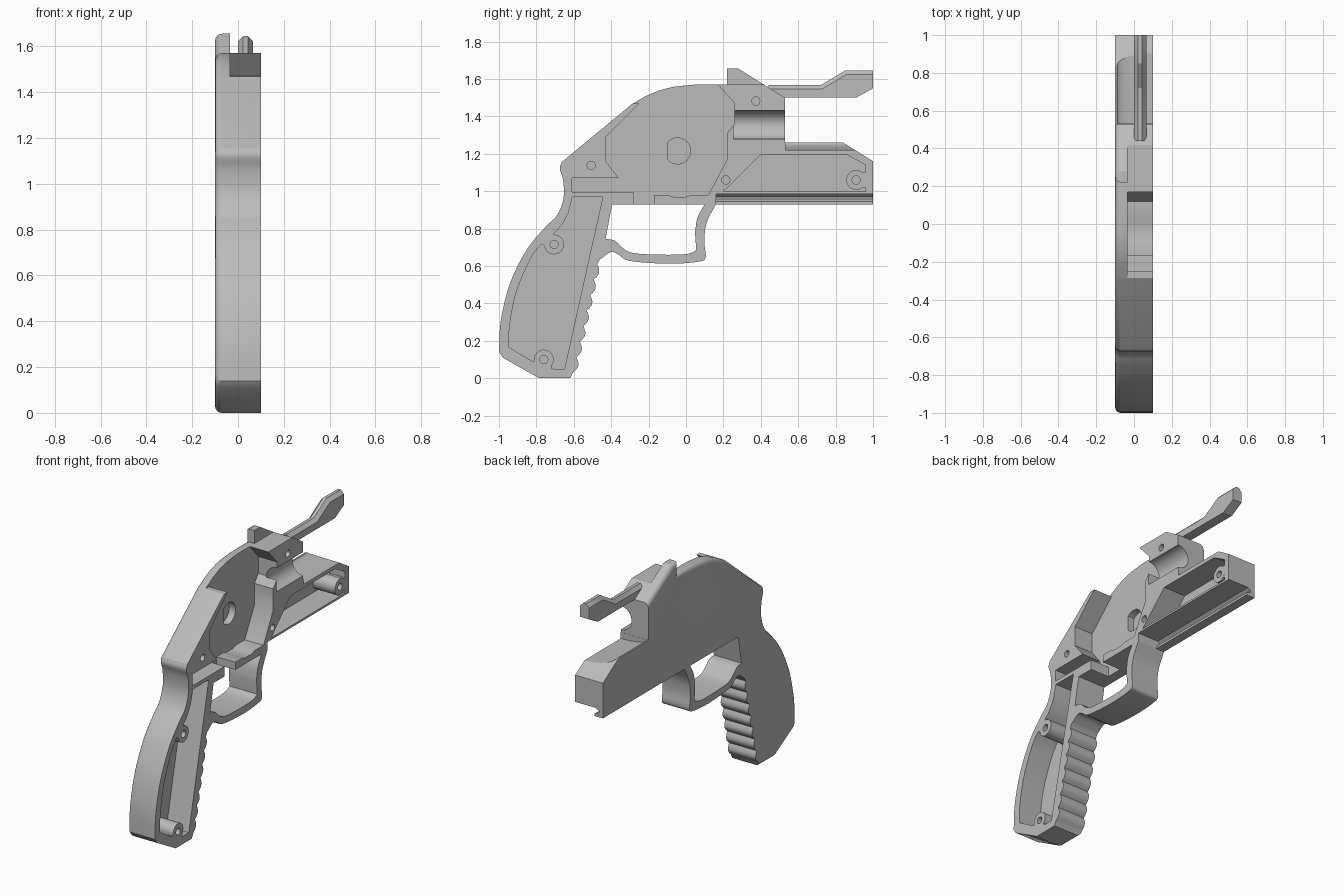
import bpy, bmesh, math
from mathutils import Vector

cube = bpy.data.objects.get("Cube")
if cube:
    bpy.data.objects.remove(cube)

grey = bpy.data.materials.new("plain grey plastic")
grey.use_nodes = True
grey.diffuse_color = (0.5, 0.5, 0.5, 1)
grey.node_tree.nodes["Principled BSDF"].inputs["Base Color"].default_value = (0.5, 0.5, 0.5, 1)

OUT, MATE, FAR = -0.1, 0.1, 0.2   # outer skin, mating plane, beyond the mating plane


def prism(name, pts, lo, hi, axis="x", rounded=None):
    """Extrude an outline along x (points are y, z) or along y (points are x, z)."""
    bm = bmesh.new()
    place = (lambda p, t: (t, *p)) if axis == "x" else (lambda p, t: (p[0], t, p[1]))
    rings = [[bm.verts.new(place(p, t)) for p in pts] for t in (lo, hi)]
    for ring in rings:
        bm.faces.new(ring)
    n = len(pts)
    for i in range(n):
        j = (i + 1) % n
        bm.faces.new((rings[0][i], rings[0][j], rings[1][j], rings[1][i]))
    bmesh.ops.recalc_face_normals(bm, faces=bm.faces)
    if rounded:
        edges = [e for e in bm.edges if all(abs(v.co.x - lo) < 1e-5 for v in e.verts)
                 and rounded(sum((v.co for v in e.verts), Vector()) / 2)]
        bmesh.ops.bevel(bm, geom=edges, offset=0.03, segments=4, profile=0.5,
                        affect="EDGES", clamp_overlap=True)
    mesh = bpy.data.meshes.new(name)
    bm.to_mesh(mesh)
    bm.free()
    obj = bpy.data.objects.new(name, mesh)
    obj.data.materials.append(grey)
    bpy.context.collection.objects.link(obj)
    return obj


def combine(target, tool, operation="DIFFERENCE"):
    mod = target.modifiers.new("combine", "BOOLEAN")
    mod.operation, mod.object, mod.solver = operation, tool, "EXACT"
    bpy.context.view_layer.objects.active = target
    bpy.ops.object.modifier_apply(modifier=mod.name)
    bpy.data.objects.remove(tool)


def disc(y, z, r, n=24):
    return [(y + r * math.cos(math.tau * i / n), z + r * math.sin(math.tau * i / n)) for i in range(n)]


def curve(points, steps=5):
    """Smooth open curve through the points."""
    p = [Vector(q) for q in points]
    p = [2 * p[0] - p[1]] + p + [2 * p[-1] - p[-2]]
    out = []
    for a, b, c, d in zip(p, p[1:], p[2:], p[3:]):
        for k in range(steps):
            t = k / steps
            out.append(tuple(0.5 * (2 * b + (c - a) * t + (2 * a - 5 * b + 4 * c - d) * t * t
                                    + (3 * b - a - 3 * c + d) * t ** 3)))
    return out + [tuple(p[-2])]


# Silhouette: scalloped finger grip, trigger guard, barrel, hump, domed back
grip_front = []
for i in range(43):
    t = i / 42
    bulge = 0.02 * abs(math.sin(math.pi * 7 * t))
    grip_front.append((-0.605 + 0.13 * t + bulge, 0.03 + 0.58 * t - 0.2 * bulge))
guard_outer = curve([(-0.46, 0.635), (-0.40, 0.675), (-0.36, 0.66), (-0.30, 0.627), (-0.1, 0.612),
                     (0.06, 0.622), (0.105, 0.645), (0.098, 0.73), (0.11, 0.83), (0.16, 0.93)], 4)
barrel = [(1, 0.93), (1, 1.16), (0.84, 1.26), (0.53, 1.26), (0.53, 1.5), (0.28, 1.655), (0.22, 1.655), (0.22, 1.57)]
dome = curve([(0.05, 1.57), (-0.08, 1.555), (-0.19, 1.52), (-0.29, 1.465)], 5)
back = curve([(-0.665, 1.155), (-0.675, 1.12), (-0.657, 1.06), (-0.655, 0.96), (-0.69, 0.87), (-0.75, 0.81),
              (-0.85, 0.69), (-0.94, 0.51), (-0.99, 0.31), (-1.0, 0.14)], 4)
outline = [(-0.785, 0), (-0.62, 0)] + grip_front + guard_outer + barrel + dome + back + [(-0.98, 0.11)]


def on_spine(p):
    if p.y > 0.2:
        return p.z > 1.51
    return p.z > 1.15 or p.y < -0.65 or p.z < 0.01


body = prism("shell_half", outline, OUT, MATE, rounded=on_spine)

# Trigger guard opening
guard_hole = [(-0.395, 0.93), (-0.41, 0.85)] + curve(
    [(-0.43, 0.745), (-0.38, 0.735), (-0.33, 0.69), (-0.27, 0.667), (-0.1, 0.66), (0.01, 0.665), (0.055, 0.685)], 3
) + curve([(0.048, 0.78), (0.062, 0.86), (0.1, 0.93)], 4)
combine(body, prism("guard_cutter", guard_hole, -FAR, FAR))

# Mechanism cavity, open above and down to the trigger
mechanism = [(-0.29, 1.468), (-0.25, 1.468), (-0.43, 1.29), (-0.43, 1.16), (-0.36, 1.07), (-0.36, 0.995), (-0.28, 0.995),
             (-0.28, 0.9), (-0.17, 0.9), (-0.17, 0.98), (-0.1, 0.98), (-0.07, 0.97), (0.0, 0.97), (0.03, 0.98),
             (0.12, 0.98), (0.22, 1.17), (0.22, 1.31), (0.26, 1.36), (0.26, 1.47), (0.17, 1.57),
             (0.17, 1.64), (-0.29, 1.64)]
combine(body, prism("mechanism_cutter", mechanism, -0.035, FAR))
combine(body, prism("hump_cutter", [(0.1, 1.57), (0.6, 1.57), (0.6, 1.8), (0.1, 1.8)], -0.035, FAR))
combine(body, prism("spring_slot_cutter", [(-0.61, 0.995), (-0.34, 0.995), (-0.34, 1.07), (-0.61, 1.07)], -0.03, FAR))

# Pivot hole with one flat side
pivot = [(max(y, -0.098), z) for y, z in disc(-0.045, 1.215, 0.07)]
combine(body, prism("pivot_cutter", pivot, -0.08, FAR))

# Hollow grip and hollow lower barrel
grip_hollow = [(-0.607, 0.97), (-0.445, 0.97), (-0.65, 0.05), (-0.71, 0.05), (-0.82, 0.09)] + curve(
    [(-0.945, 0.165), (-0.943, 0.28), (-0.91, 0.45), (-0.85, 0.6), (-0.79, 0.7), (-0.68, 0.8), (-0.63, 0.88)], 4)
combine(body, prism("grip_cutter", grip_hollow, -0.06, FAR))
barrel_hollow = [(0.2, 0.998), (0.4, 1.195), (0.86, 1.195), (0.96, 1.14), (0.96, 0.998)]
combine(body, prism("barrel_cutter", barrel_hollow, -0.06, FAR))

# Screw posts, joined to the nearest wall, then their holes
for y, z, dy, dz in [(-0.705, 0.715, -0.06, 0.05), (-0.76, 0.1, 0.0, -0.06), (0.91, 1.06, 0.07, 0)]:
    combine(body, prism("screw_post", disc(y, z, 0.053), -0.08, MATE), "UNION")
    side = Vector((-dz, dy)).normalized() * 0.04
    web = [(y + side.x, z + side.y), (y - side.x, z - side.y),
           (y + dy - side.x, z + dz - side.y), (y + dy + side.x, z + dz + side.y)]
    combine(body, prism("screw_post_web", web, -0.08, MATE - 0.0005), "UNION")
for y, z in [(-0.705, 0.715), (-0.76, 0.1), (0.91, 1.06), (0.213, 1.06), (0.373, 1.482), (-0.507, 1.138)]:
    combine(body, prism("screw_cutter", disc(y, z, 0.022, 16), -0.03, FAR))

# Bore, and the shallow trough in front of it
bore = [(x, z) for x, z in disc(MATE, 1.355, 0.077, 40)]
combine(body, prism("bore_cutter", bore, 0.255, 0.6, "y"))
trough = [(MATE + 0.19 * math.cos(a), 1.262 + 0.042 * math.sin(a))
          for a in [math.pi + math.pi * i / 24 for i in range(25)]]
combine(body, prism("trough_cutter", trough + [(0.29, 1.4), (-0.09, 1.4)], 0.531, 1.1, "y"))

# Undercut slot of the accessory rail
rail = [(FAR, 0.985), (-0.05, 0.985), (-0.07, 0.97), (-0.07, 0.958), (-0.04, 0.945), (-0.04, 0.9), (FAR, 0.9)]
combine(body, prism("rail_cutter", rail, 0.16, 1.1, "y"))

# Front sight bar: three layers give it chamfered top and bottom edges
sight_outline = [(0.44, 1.5), (0.91, 1.5), (1, 1.55), (1, 1.645), (0.85, 1.645), (0.72, 1.567), (0.44, 1.567)]
sight = prism("sight_bar", sight_outline, 0.0, 0.065)
bm = bmesh.new()
bm.from_mesh(sight.data)
edges = [e for e in bm.edges if abs(e.verts[0].co.x - e.verts[1].co.x) < 1e-5
         and sum(v.co.z for v in e.verts) / 2 > 1.56 and min(v.co.y for v in e.verts) < 0.99]
edges = [e for e in edges if abs(e.verts[0].co.y - e.verts[1].co.y) > 0.01]
bmesh.ops.bevel(bm, geom=edges, offset=0.022, segments=1, affect="EDGES")
bm.to_mesh(sight.data)
bm.free()
combine(body, sight, "UNION")

for obj in bpy.context.selected_objects:
    obj.select_set(False)
body.select_set(True)
bpy.context.view_layer.objects.active = body
bpy.ops.object.shade_smooth_by_angle(angle=math.radians(28))
